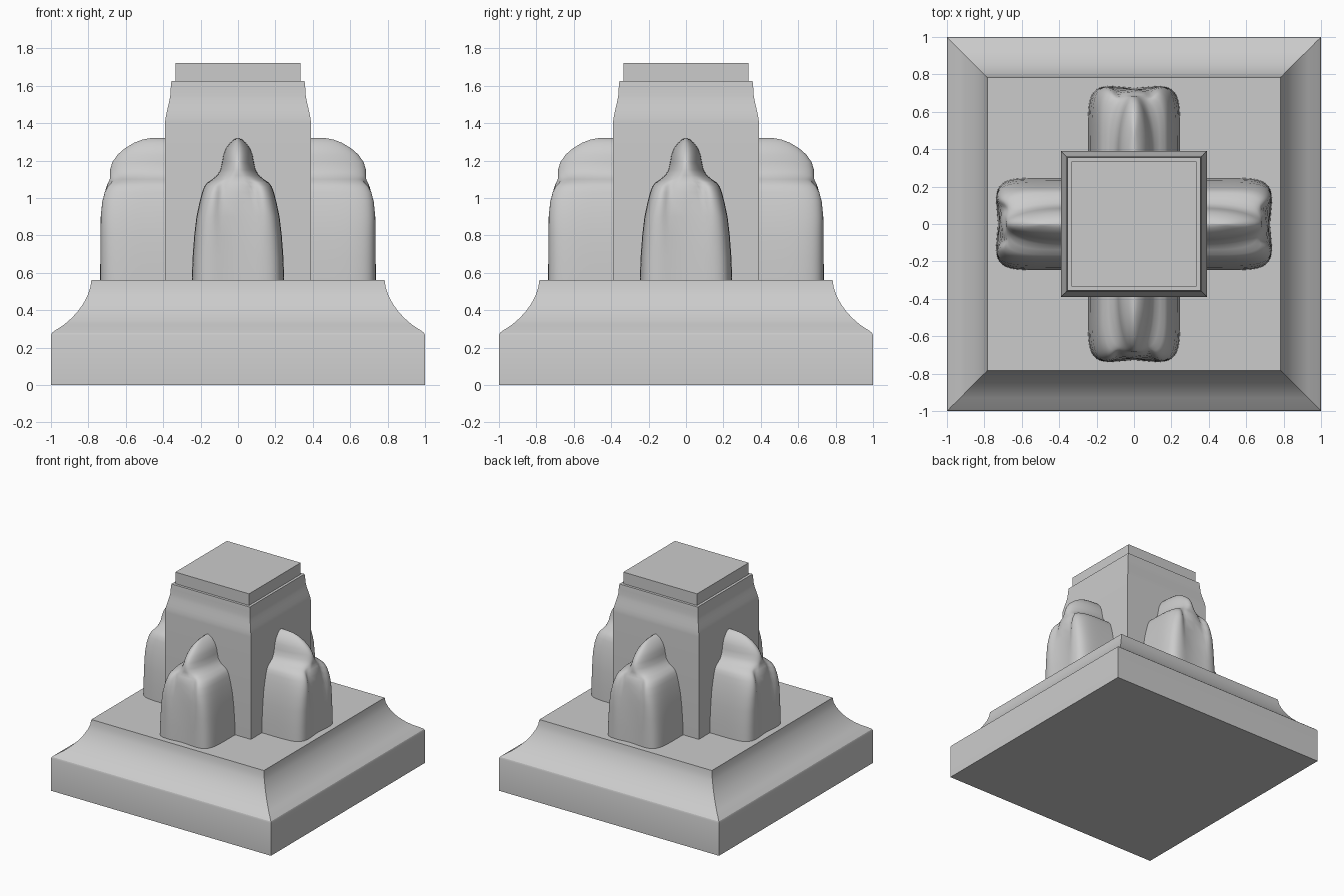
import bpy, bmesh, math

if "Cube" in bpy.data.objects:
    bpy.data.objects.remove(bpy.data.objects["Cube"])


def finish(name, bm, angle):
    bmesh.ops.recalc_face_normals(bm, faces=bm.faces)
    me = bpy.data.meshes.new(name)
    bm.to_mesh(me)
    bm.free()
    ob = bpy.data.objects.new(name, me)
    bpy.context.collection.objects.link(ob)
    bpy.ops.object.select_all(action='DESELECT')
    ob.select_set(True)
    bpy.context.view_layer.objects.active = ob
    bpy.ops.object.shade_smooth_by_angle(angle=math.radians(angle))
    return ob


def square_stack(name, profile):
    """Square rings of (half width, z), capped at both ends."""
    bm = bmesh.new()
    rings = [[bm.verts.new((sx * r, sy * r, z))
              for sx, sy in ((-1, -1), (1, -1), (1, 1), (-1, 1))]
             for r, z in profile]
    for a, b in zip(rings, rings[1:]):
        for i in range(4):
            j = (i + 1) % 4
            bm.faces.new((a[i], a[j], b[j], b[i]))
    bm.faces.new(rings[0][::-1])
    bm.faces.new(rings[-1])
    return finish(name, bm, 30)


# Plinth with concave moulding
square_stack("plinth", [(1, 0), (1, .265), (.995, .278), (.98, .29), (.93, .322),
                        (.89, .357), (.855, .395), (.826, .437), (.803, .482),
                        (.79, .52), (.784, .56)])

# Pillar with inward-curving top, and its cap slab
square_stack("pillar", [(.39, .55), (.39, 1.40), (.388, 1.425), (.382, 1.455),
                        (.374, 1.49), (.367, 1.52), (.362, 1.55), (.36, 1.585),
                        (.356, 1.625)])
square_stack("cap_slab", [(.335, 1.62), (.335, 1.72)])

# Hooded figure levels: z, half width, front depth, squareness, fold strength
LEVELS = [(.56, .247, .74, 6, .5), (.68, .243, .74, 6, .7), (.8, .234, .74, 6, .9),
          (.9, .222, .74, 6, 1), (.98, .205, .736, 5.5, 1), (1.03, .192, .728, 5, 1),
          (1.06, .181, .718, 4.5, .9), (1.082, .165, .705, 4, .7),
          (1.1, .138, .692, 3.2, .4), (1.12, .112, .686, 2.5, .1),
          (1.15, .094, .684, 2.1, 0), (1.19, .085, .672, 2, 0), (1.23, .078, .645, 2, 0),
          (1.265, .064, .605, 2, 0), (1.295, .042, .555, 2, 0),
          (1.312, .022, .51, 2, 0), (1.321, .004, .46, 2, 0)]
BACK, N = .37, 56


def hooded_figure(name, turn):
    bm = bmesh.new()
    ca, sa = math.cos(turn), math.sin(turn)
    rings = []
    for z, w, d, n, fold in LEVELS:
        ring = []
        for i in range(N + 1):
            t = math.pi * i / N
            c, s = math.cos(t), max(0, math.sin(t))
            x = math.copysign(w * abs(c) ** (2 / n), c)
            depth = (d - BACK) * s ** (2 / n)
            # central hollow low down, twin grooves beside the chest higher up
            high = min(1, max(0, (z - .75) / .3))
            hollow = .026 * math.exp(-(x / .09) ** 2) * (1 - .4 * high)
            groove = .028 * high * math.exp(-((abs(x) - .085) / .03) ** 2)
            y = -BACK - depth + fold * (hollow + groove) * s
            ring.append(bm.verts.new((x * ca - y * sa, x * sa + y * ca, z)))
        rings.append(ring)
    for a, b in zip(rings, rings[1:]):
        for i in range(N):
            bm.faces.new((a[i], a[i + 1], b[i + 1], b[i]))
        bm.faces.new((a[N], a[0], b[0], b[N]))
    bm.faces.new(rings[-1])
    bm.faces.new(rings[0][::-1])
    return finish(name, bm, 60)


# One figure against each side of the pillar
for k, side in enumerate(("front", "right", "back", "left")):
    hooded_figure("hooded_figure_" + side, k * math.pi / 2)
